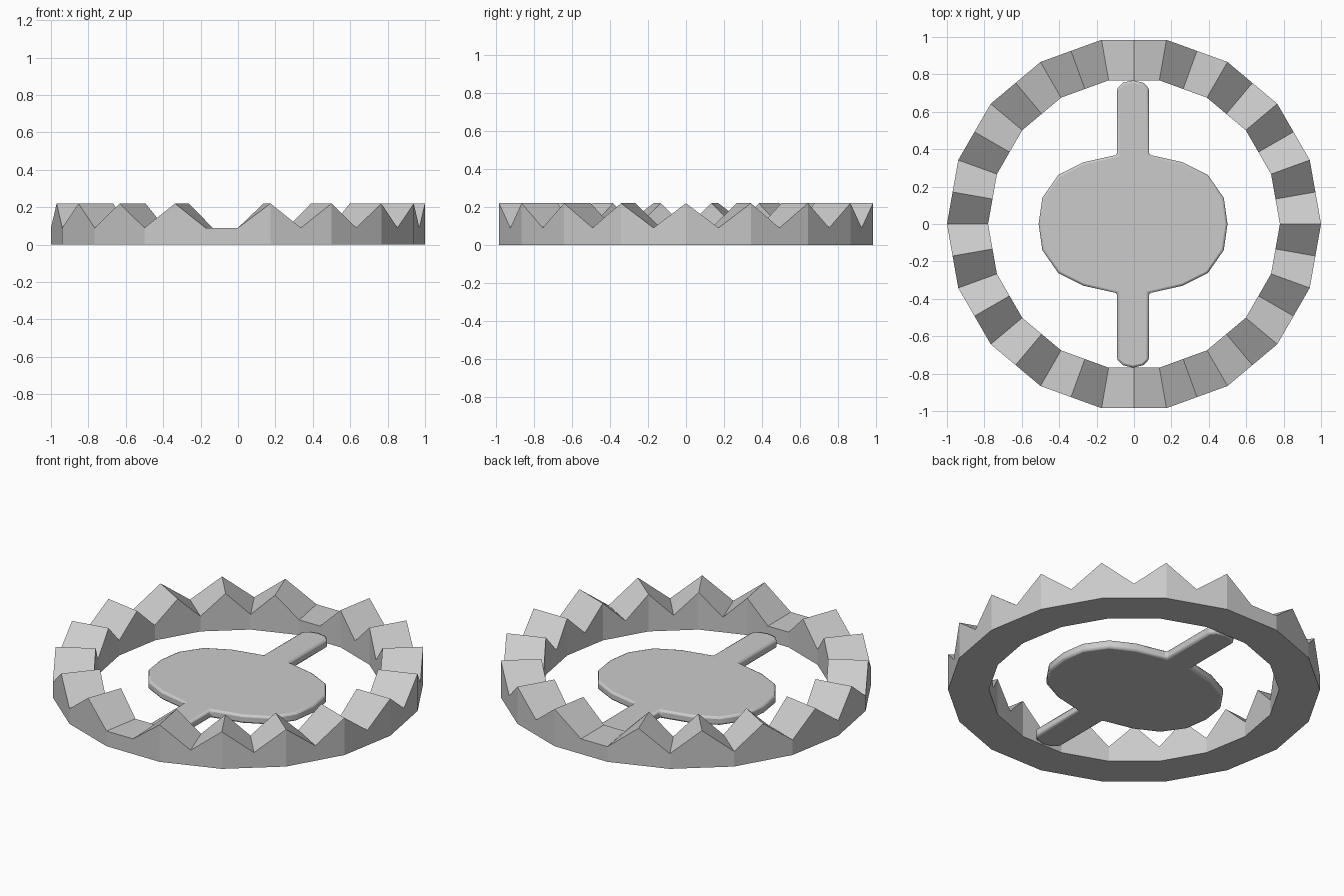
import bpy, bmesh, math

if "Cube" in bpy.data.objects:
    bpy.data.objects.remove(bpy.data.objects["Cube"])

mat = bpy.data.materials.new("steel grey")
mat.diffuse_color = (0.6, 0.6, 0.6, 1)
mat.use_nodes = True
mat.node_tree.nodes["Principled BSDF"].inputs["Base Color"].default_value = mat.diffuse_color


def add_object(name, bm):
    bmesh.ops.recalc_face_normals(bm, faces=bm.faces)
    me = bpy.data.meshes.new(name)
    bm.to_mesh(me)
    bm.free()
    me.materials.append(mat)
    ob = bpy.data.objects.new(name, me)
    bpy.context.collection.objects.link(ob)
    return ob


# Toothed ring: 18 sides, sampled at corners and edge midpoints
def tooth_height(i):
    deg = i * 10
    if 90 < deg < 270:                       # left jaw: peaks at midpoints
        return 0.22 if i % 2 else 0.09
    return 0.09 if i % 2 else 0.22           # right jaw: peaks at corners


bm = bmesh.new()
rows = []
for i in range(36):
    a = math.radians(i * 10)
    k = math.cos(math.radians(10)) if i % 2 else 1.0
    h = tooth_height(i)
    rows.append([bm.verts.new((r * k * math.cos(a), r * k * math.sin(a), z))
                 for r, z in ((1.0, 0), (1.0, h), (0.78, h), (0.78, 0))])
for i in range(36):
    p, q = rows[i], rows[(i + 1) % 36]
    for j in range(4):
        n = (j + 1) % 4
        bm.faces.new((p[j], q[j], q[n], p[n]))
add_object("toothed_jaw_ring", bm)

# Trigger plate with two arms: quarter outline mirrored into four
quarter = [(0.505, 0), (0.485, 0.14), (0.40, 0.262), (0.265, 0.33),
           (0.085, 0.37), (0.085, 0.725), (0.055, 0.755), (0, 0.768)]
upper = quarter + [(-x, y) for x, y in reversed(quarter[:-1])]
outline = upper + [(-x, -y) for x, y in upper[1:-1]]
bm = bmesh.new()
face = bm.faces.new([bm.verts.new((x - 0.005, y, 0)) for x, y in outline])
ext = bmesh.ops.extrude_face_region(bm, geom=[face])
for v in ext["geom"]:
    if isinstance(v, bmesh.types.BMVert):
        v.co.z = 0.05
# keep a bottom face
if not any(all(v.co.z < 0.01 for v in f.verts) for f in bm.faces):
    bm.faces.new([v for v in bm.verts if v.co.z < 0.01])
plate = add_object("trigger_plate", bm)

# Soft rim on the plate
bev = plate.modifiers.new("rim", 'BEVEL')
bev.width = 0.012
bev.segments = 2
bev.limit_method = 'ANGLE'
bev.angle_limit = math.radians(40)
bpy.context.view_layer.objects.active = plate
plate.select_set(True)
bpy.ops.object.shade_smooth_by_angle(angle=math.radians(35))
